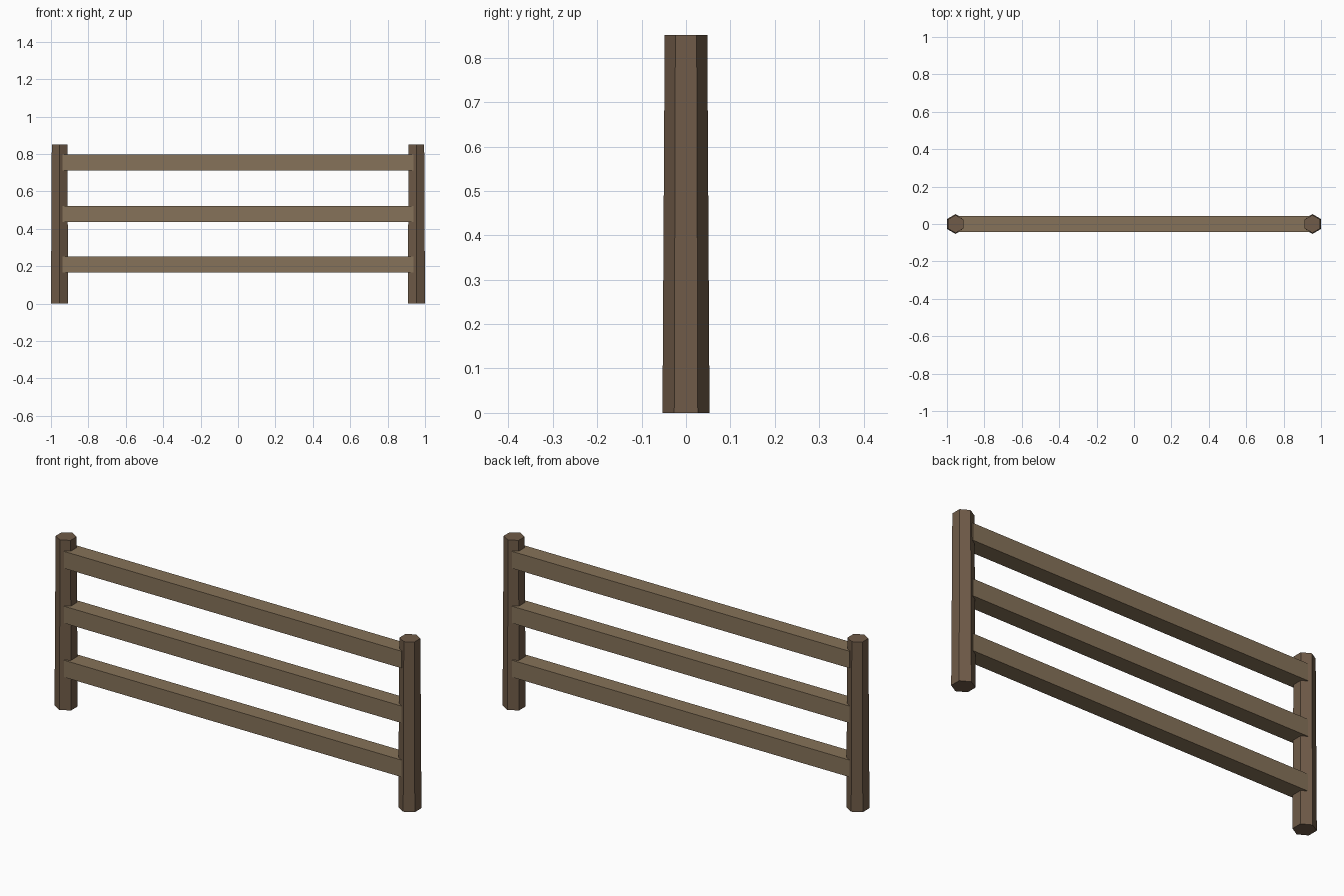
import bpy, math

if "Cube" in bpy.data.objects:
    bpy.data.objects.remove(bpy.data.objects["Cube"])

POST_X, POST_H = 0.954, 0.851
RAIL_SIZE, RAIL_HALF = 0.085, 0.937


def material(name, rgb):
    m = bpy.data.materials.new(name)
    m.diffuse_color = (*rgb, 1)
    m.use_nodes = True
    m.node_tree.nodes["Principled BSDF"].inputs["Base Color"].default_value = m.diffuse_color
    return m


post_wood = material("post_wood", (0.16, 0.105, 0.065))
rail_wood = material("rail_wood", (0.24, 0.17, 0.10))


def finish(name, mat):
    ob = bpy.context.object
    ob.name = name
    ob.data.materials.append(mat)
    return ob


# Tapered hexagonal posts, flat faces toward +-x
for side, sx in (("left", -1), ("right", 1)):
    bpy.ops.mesh.primitive_cone_add(vertices=6, radius1=0.053, radius2=0.048,
                                    depth=POST_H, location=(sx * POST_X, 0, POST_H / 2))
    finish(side + "_post", post_wood)

# Square rails, ends buried in the posts
for label, z in (("bottom", 0.208), ("middle", 0.479), ("top", 0.754)):
    bpy.ops.mesh.primitive_cube_add(size=1, location=(0, 0, z))
    rail = finish(label + "_rail", rail_wood)
    rail.scale = (2 * RAIL_HALF, RAIL_SIZE, RAIL_SIZE)
